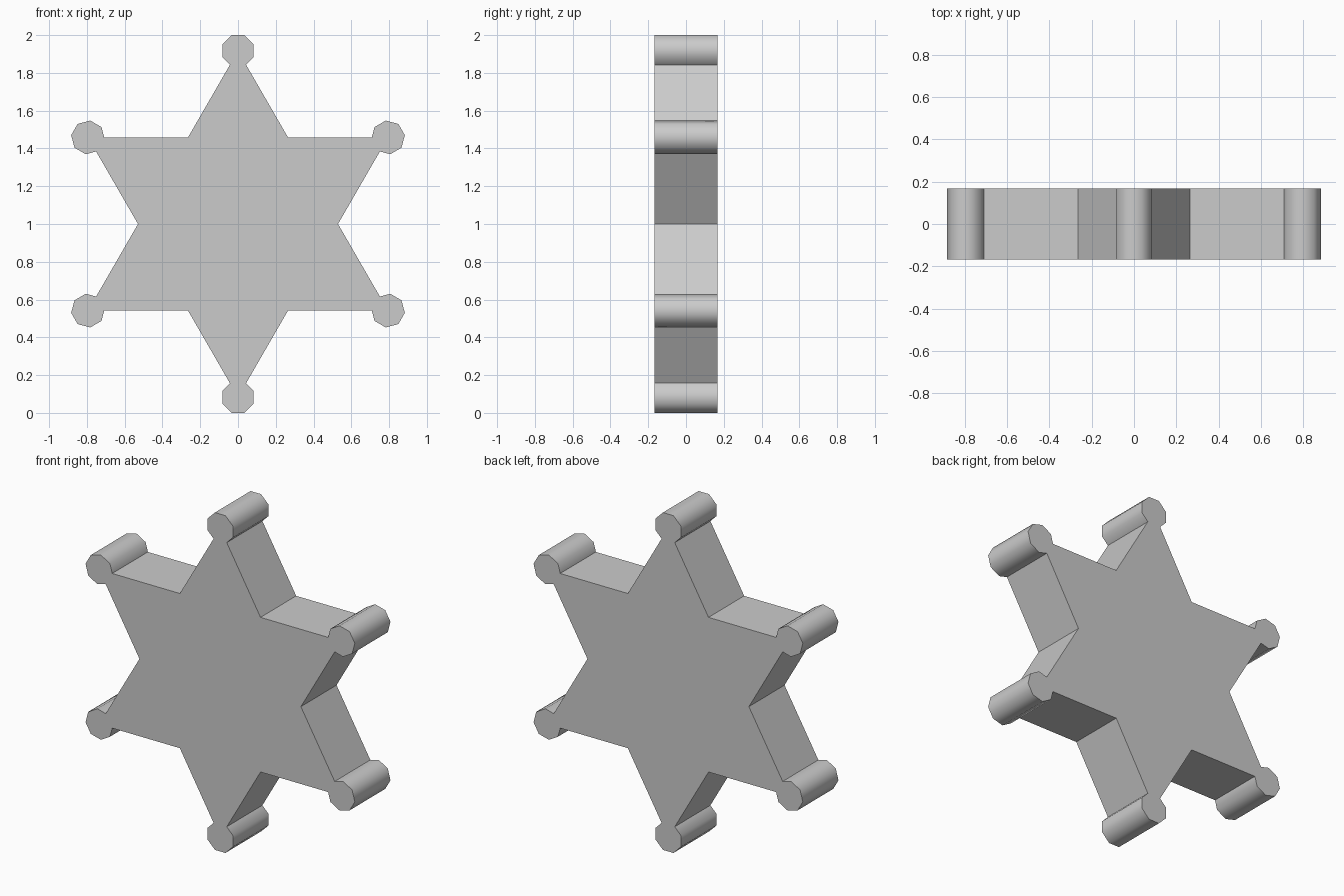
import bpy, bmesh
from math import radians, sin, cos, sqrt, tan, pi
from mathutils import Matrix, Vector

if "Cube" in bpy.data.objects:
    bpy.data.objects.remove(bpy.data.objects["Cube"])

APOTHEM = 0.083           # knob octagon
TIP = 1 - APOTHEM         # knob centre radius = star tip
INNER = TIP / sqrt(3)     # notch radius of a true hexagram
HALF = 0.167              # half thickness

# One arm pointing up: right notch, neck, octagonal knob, left neck
s = APOTHEM * tan(pi / 8)
neck_x = (APOTHEM + s) / (1 + sqrt(3))
neck_y = TIP - neck_x * sqrt(3)
r = APOTHEM / cos(pi / 8)
arm = [Vector((INNER * cos(pi / 3), INNER * sin(pi / 3))), Vector((neck_x, neck_y))]
arm += [Vector((r * cos(a), TIP + r * sin(a)))
        for a in (radians(-22.5 + 45 * i) for i in range(6))]
arm.append(Vector((-neck_x, neck_y)))

# Full outline: arm repeated six times
outline = [Matrix.Rotation(radians(60 * k), 2) @ p for k in range(6) for p in arm]

# Extruded star plate
bm = bmesh.new()
front = bm.faces.new([bm.verts.new((p.x, -HALF, 1 + p.y)) for p in outline])
ext = bmesh.ops.extrude_face_region(bm, geom=[front], use_keep_orig=True)
moved = [e for e in ext["geom"] if isinstance(e, bmesh.types.BMVert)]
bmesh.ops.translate(bm, verts=moved, vec=(0, 2 * HALF, 0))
bmesh.ops.recalc_face_normals(bm, faces=bm.faces[:])
mesh = bpy.data.meshes.new("star_badge")
bm.to_mesh(mesh)
bm.free()
star = bpy.data.objects.new("star_badge", mesh)
bpy.context.collection.objects.link(star)

# Rounded knobs, crisp star edges
bpy.context.view_layer.objects.active = star
star.select_set(True)
bpy.ops.object.shade_smooth_by_angle(angle=radians(50))
